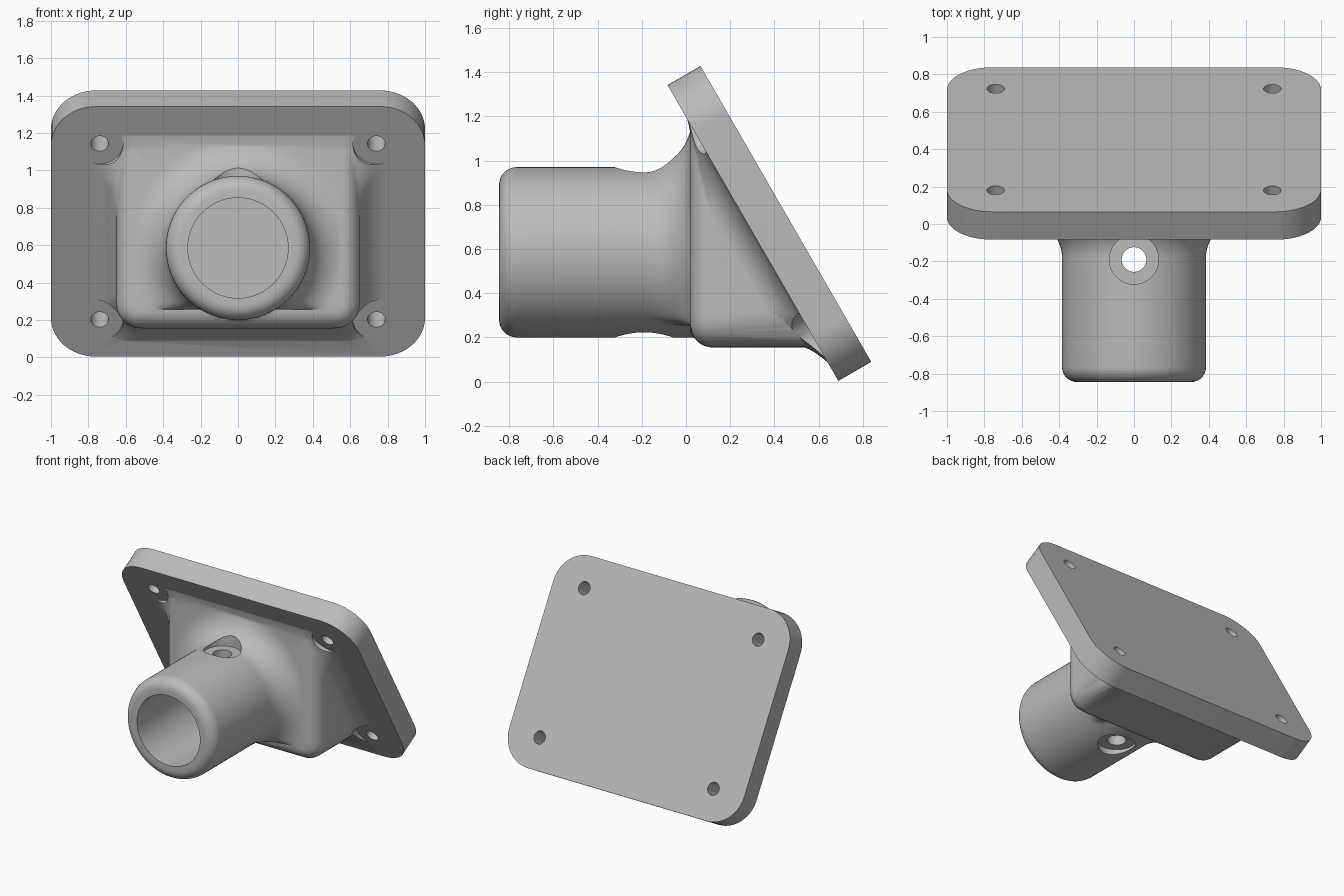
import bpy, bmesh, math
from mathutils import Vector, Matrix

if "Cube" in bpy.data.objects:
    bpy.data.objects.remove(bpy.data.objects["Cube"])

grey = bpy.data.materials.new("light grey")
grey.use_nodes = True
grey.diffuse_color = (0.5, 0.5, 0.5, 1)
grey.node_tree.nodes["Principled BSDF"].inputs["Base Color"].default_value = (0.5, 0.5, 0.5, 1)

# Tilted plate space: local x across, local y up the slope, local z out of the plate's front
S30, C30 = 0.5, math.cos(math.radians(30))
ORIGIN = Vector((0, 0.3025, 0.6725))
NORMAL = Vector((0, -C30, -S30))
PLATE = Matrix.Translation(ORIGIN) @ Matrix((
    (1, 0, 0, 0), (0, -S30, -C30, 0), (0, C30, -S30, 0), (0, 0, 0, 1)))
AXIS_Z, TUBE_R, BORE_R = 0.585, 0.385, 0.268
FRONT, FACE_Y = -0.845, 0.02


def finish(name, bm):
    bmesh.ops.recalc_face_normals(bm, faces=bm.faces)
    mesh = bpy.data.meshes.new(name)
    bm.to_mesh(mesh)
    bm.free()
    mesh.materials.append(grey)
    obj = bpy.data.objects.new(name, mesh)
    bpy.context.collection.objects.link(obj)
    return obj


def loft(rings):
    """Skin closed rings of equal length and cap both ends."""
    bm = bmesh.new()
    loops = [[bm.verts.new(p) for p in ring] for ring in rings]
    n = len(loops[0])
    for a, b in zip(loops, loops[1:]):
        for i in range(n):
            j = (i + 1) % n
            bm.faces.new((a[i], a[j], b[j], b[i]))
    bm.faces.new(loops[0])
    bm.faces.new(loops[-1])
    return bm


def rounded_ring(half, low, high, r, d, steps=14):
    """Rounded rectangle at distance d from the plate's front."""
    ring = []
    corners = ((half - r, high - r), (r - half, high - r), (r - half, low + r), (half - r, low + r))
    for k, (cx, cy) in enumerate(corners):
        for i in range(steps + 1):
            a = math.pi / 2 * (k + i / steps)
            ring.append(PLATE @ Vector((cx + r * math.cos(a), cy + r * math.sin(a), d)))
    return ring


def cylinder(r, start, end, sides=48):
    start, end = Vector(start), Vector(end)
    axis = end - start
    bm = bmesh.new()
    bmesh.ops.create_cone(
        bm, cap_ends=True, segments=sides, radius1=r, radius2=r, depth=axis.length,
        matrix=Matrix.Translation((start + end) / 2) @ axis.to_track_quat('Z', 'Y').to_matrix().to_4x4())
    return finish("cutter", bm)


def boolean(target, other, operation):
    mod = target.modifiers.new("boolean", 'BOOLEAN')
    mod.solver, mod.operation, mod.object = 'EXACT', operation, other
    bpy.context.view_layer.objects.active = target
    bpy.ops.object.modifier_apply(modifier=mod.name)
    bpy.data.objects.remove(other)


def box_reach(a, inset):
    """Distance from the tube axis to the housing's rounded outline."""
    low, high, half = 0.155 + inset, 1.25 - inset, 0.65 - inset
    r = max(0.13 - inset, 0.06)
    near, far = 0.0, 1.5
    for _ in range(22):
        t = (near + far) / 2
        qx = abs(t * math.cos(a)) - half + r
        qz = abs(AXIS_Z + t * math.sin(a) - (low + high) / 2) - (high - low) / 2 + r
        dist = math.hypot(max(qx, 0), max(qz, 0)) + min(max(qx, qz), 0) - r
        near, far = (t, far) if dist < 0 else (near, t)
    return near


def smooth_min(a, b, k=0.06):
    h = max(k - abs(a - b), 0) / k
    return min(a, b) - h * h * k / 4


# Tube and housing, skinned along y as one piece
SIDES = 160
ANGLES = [2 * math.pi * i / SIDES for i in range(SIDES)]


def body_ring(y, reach):
    return [Vector((reach(a) * math.cos(a), y, AXIS_Z + reach(a) * math.sin(a))) for a in ANGLES]


rings = []
lip, neck, edge = 0.08, 0.2, 0.1
for i in range(9):                                   # rounded tube lip
    t = math.pi / 2 * i / 8
    r = TUBE_R - lip + lip * math.sin(t)
    rings.append(body_ring(FRONT + lip * (1 - math.cos(t)), lambda a: r))
for i in range(15):                                  # concave blend into the housing
    t = math.pi / 2 * i / 14
    f = TUBE_R + neck * (1 - math.cos(t))
    rings.append(body_ring(FACE_Y - neck + neck * math.sin(t),
                           lambda a: max(TUBE_R, smooth_min(f, box_reach(a, edge)))))
for i in range(1, 11):                               # rounded housing front edge
    t = math.pi / 2 * i / 10
    inset = edge * (1 - math.sin(t))
    rings.append(body_ring(FACE_Y + edge * (1 - math.cos(t)),
                           lambda a: max(TUBE_R, box_reach(a, inset))))
rings.append(body_ring(1.0, lambda a: box_reach(a, 0)))
bm = loft(rings)
bmesh.ops.bisect_plane(bm, geom=bm.verts[:] + bm.edges[:] + bm.faces[:],
                       plane_co=ORIGIN - NORMAL * 0.08, plane_no=NORMAL, clear_inner=True)
bmesh.ops.holes_fill(bm, edges=[e for e in bm.edges if e.is_boundary], sides=0)
bracket = finish("angled_mounting_bracket", bm)

# Flared foot where the housing meets the plate
rings = []
flare = 0.14
for i in range(-1, 13):
    t = max(i, 0) / 12
    d = flare * (1 - math.cos(math.pi / 2 * t))
    side = flare * (1 - math.sin(math.pi / 2 * t))
    under = 0.08 * max(1 - d / 0.07, 0) ** 2
    over = 0.03 * max(1 - d / 0.03, 0) ** 2
    low = (0.155 - ORIGIN.z + S30 * d) / C30 - under + 0.002
    high = (ORIGIN.y - FACE_Y - C30 * d) / S30 + over - 0.002
    rings.append(rounded_ring(0.648 + side, low, high, 0.2, d if i >= 0 else -0.05))
boolean(bracket, finish("flare", loft(rings)), 'UNION')

# Clearance around the screw holes, then the plate, then the holes
HOLES = [(x, s) for x in (-0.74, 0.74) for s in (-0.543, 0.543)]
for x, s in HOLES:
    boolean(bracket, cylinder(0.125, PLATE @ Vector((x, s, -0.15)), PLATE @ Vector((x, s, 0.45))), 'DIFFERENCE')
plate = finish("plate", loft([rounded_ring(1, -0.772, 0.772, 0.24, d) for d in (-0.172, 0)]))
boolean(bracket, plate, 'UNION')
for x, s in HOLES:
    boolean(bracket, cylinder(0.047, PLATE @ Vector((x, s, -0.3)), PLATE @ Vector((x, s, 0.1))), 'DIFFERENCE')

# Tube bore and the vertical pin hole with a shallow recess at each end
boolean(bracket, cylinder(BORE_R, (0, -1, AXIS_Z), (0, 0.1, AXIS_Z), 96), 'DIFFERENCE')
PIN_Y = -0.19
boolean(bracket, cylinder(0.066, (0, PIN_Y, 0), (0, PIN_Y, 1.2)), 'DIFFERENCE')
for sign in (-1, 1):
    boolean(bracket, cylinder(0.132, (0, PIN_Y, AXIS_Z + sign * 0.34), (0, PIN_Y, AXIS_Z + sign * 0.6)), 'DIFFERENCE')

# Smooth shading with crisp edges
bpy.ops.object.select_all(action='DESELECT')
bracket.select_set(True)
bpy.context.view_layer.objects.active = bracket
bpy.ops.object.shade_smooth_by_angle(angle=math.radians(32))
